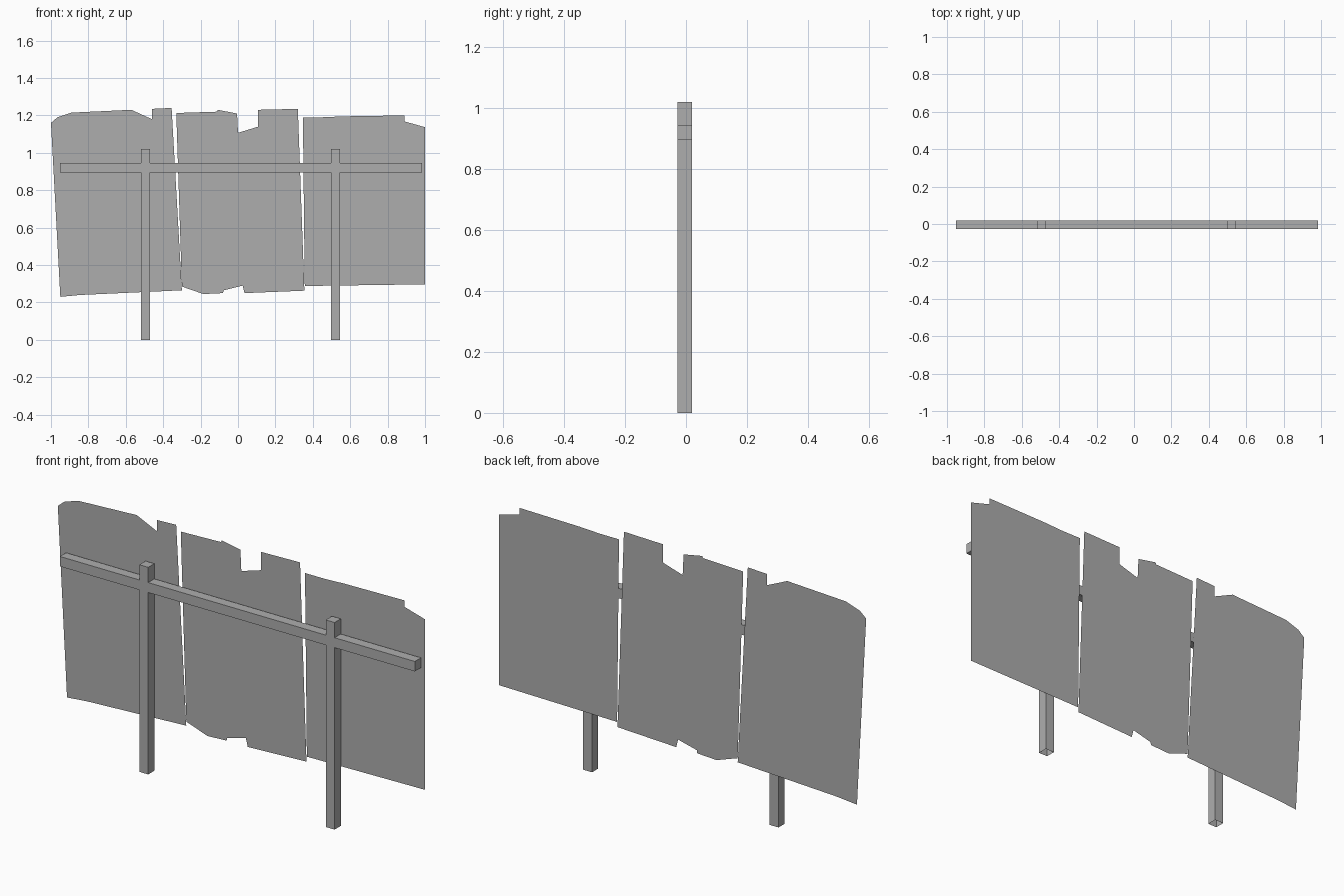
import bpy, bmesh

cube = bpy.data.objects.get("Cube")
if cube:
    bpy.data.objects.remove(cube, do_unlink=True)

grey = bpy.data.materials.new("weathered_grey")
grey.use_nodes = True
colour = (0.42, 0.42, 0.42, 1)
grey.diffuse_color = colour
grey.node_tree.nodes["Principled BSDF"].inputs["Base Color"].default_value = colour

FRONT, BACK = -0.028, 0.02   # depth range of the timber frame
BOARD_Y = 0.026              # the thin boards sit just behind the frame


def finish(name, bm):
    """Turn a bmesh into a named, grey, flat shaded object."""
    mesh = bpy.data.meshes.new(name)
    bm.to_mesh(mesh)
    bm.free()
    mesh.materials.append(grey)
    obj = bpy.data.objects.new(name, mesh)
    bpy.context.collection.objects.link(obj)
    return obj


def beam(name, x_range, z_range, open_bottom=False):
    """Square timber filling the frame depth."""
    bm = bmesh.new()
    bmesh.ops.create_cube(bm, size=1)
    spans = (x_range, (FRONT, BACK), z_range)
    for vert in bm.verts:
        vert.co = [low if c < 0 else high for c, (low, high) in zip(vert.co, spans)]
    bm.normal_update()
    if open_bottom:
        under = [f for f in bm.faces if f.normal.z < -0.9]
        bmesh.ops.delete(bm, geom=under, context='FACES_ONLY')
    return finish(name, bm)


def board(name, bottom, top):
    """Thin ragged sheet: bottom edge left to right, top edge right to left."""
    bm = bmesh.new()
    face = bm.faces.new([bm.verts.new((x, BOARD_Y, z)) for x, z in bottom + top])
    bmesh.ops.triangulate(bm, faces=[face])
    return finish(name, bm)


# Frame: two posts and one long rail
for side, left_edge in (("right", -0.518), ("left", 0.498)):
    beam(side + "_post", (left_edge, left_edge + 0.048), (0, 1.02), open_bottom=True)
beam("cross_rail", (-0.951, 0.983), (0.896, 0.945))

# Ragged board panels
board("right_panel",
      bottom=[(-0.95, 0.23), (-0.845, 0.24), (-0.85, 0.28), (-0.74, 0.29),
              (-0.735, 0.245), (-0.3, 0.265)],
      top=[(-0.355, 1.24), (-0.46, 1.235), (-0.46, 1.18), (-0.57, 1.175),
           (-0.57, 1.23), (-0.89, 1.215), (-0.89, 1.19), (-0.965, 1.19),
           (-1, 1.16)])
board("middle_panel",
      bottom=[(-0.3, 0.285), (-0.185, 0.245), (-0.08, 0.25), (-0.077, 0.265),
              (0.025, 0.29), (0.035, 0.25), (0.355, 0.263)],
      top=[(0.32, 1.235), (0.108, 1.23), (0.108, 1.14), (0, 1.107),
           (-0.005, 1.21), (-0.108, 1.23), (-0.11, 1.22), (-0.33, 1.213)])
board("left_panel",
      bottom=[(0.357, 0.288), (1, 0.297)],
      top=[(1, 1.137), (0.89, 1.168), (0.89, 1.2), (0.563, 1.195),
           (0.563, 1.145), (0.456, 1.1), (0.45, 1.19), (0.347, 1.19)])
